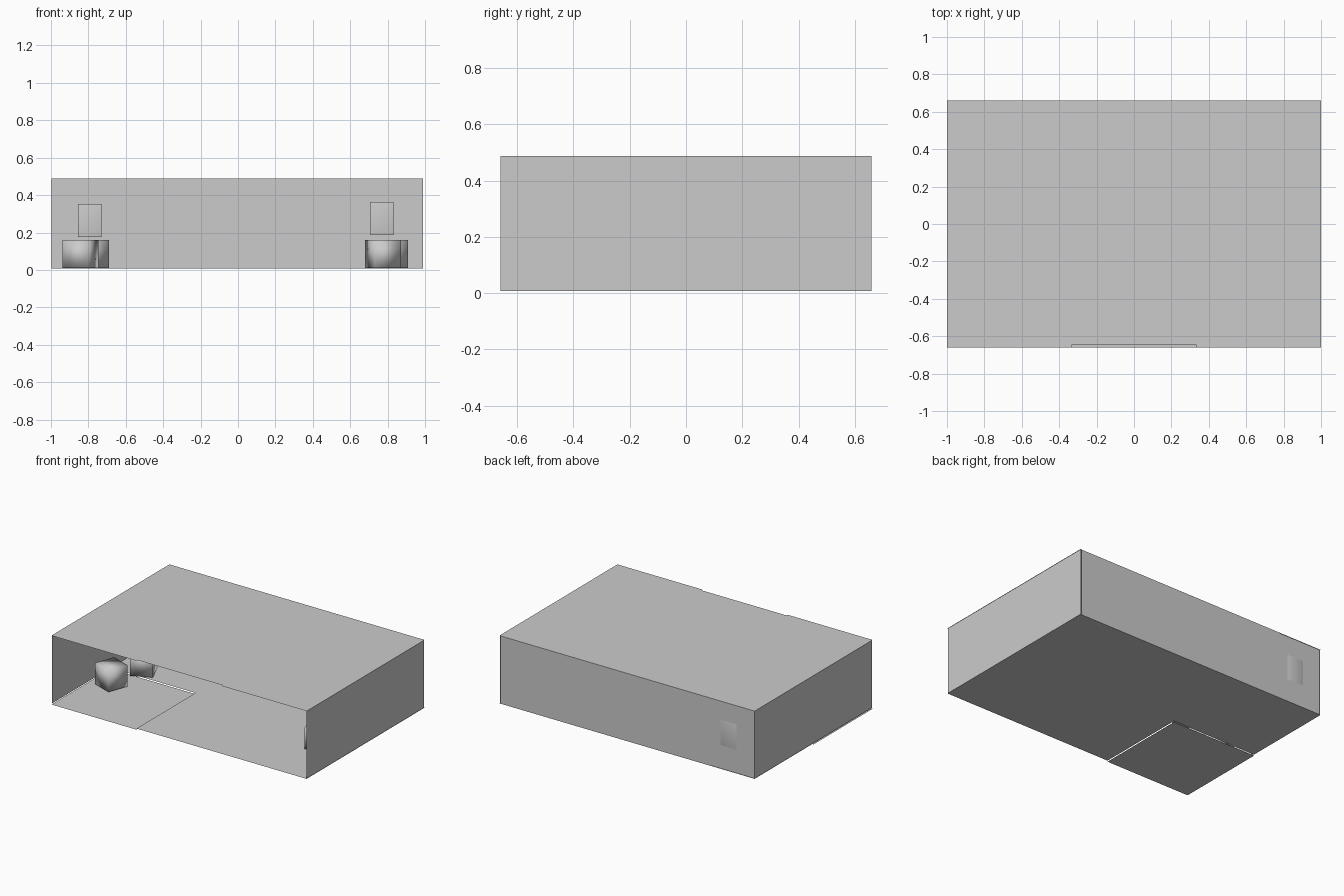
import bpy
from math import radians

if "Cube" in bpy.data.objects:
    bpy.data.objects.remove(bpy.data.objects["Cube"])

T = 0.6645          # tile size of the modular room
H0, H1 = 0.008, 0.488


def panel(name, corners):
    """Single-sided wall, floor or roof sheet."""
    me = bpy.data.meshes.new(name)
    me.from_pydata(corners, [], [(0, 1, 2, 3)])
    ob = bpy.data.objects.new(name, me)
    bpy.context.collection.objects.link(ob)
    return ob


def box(name, loc, size, turn=0):
    bpy.ops.mesh.primitive_cube_add(size=1, location=loc, rotation=(0, 0, radians(turn)))
    ob = bpy.context.object
    ob.name = name
    ob.scale = size
    bpy.ops.object.shade_smooth()
    return ob


# Floor and roof tiles, 3 x 2
for i in range(3):
    for j in range(2):
        x0, x1 = -1 + i * 2 / 3, -1 + (i + 1) * 2 / 3
        y0, y1 = (j - 1) * 0.66, j * 0.66
        if i == 1 and j == 0:
            yr = y0 + 0.012      # middle front roof tile is slightly short
        else:
            yr = y0
        zf = 0.0 if i == 0 and j == 0 else H0
        panel("floor_tile", [(x0, y0, zf), (x1, y0, zf), (x1, y1, zf), (x0, y1, zf)])
        panel("roof_tile", [(x0, yr, H1), (x1, yr, H1), (x1, y1, H1), (x0, y1, H1)])

# Back wall, left tile set back a touch
for i in range(3):
    x0 = -0.997 + i * T
    x1 = min(x0 + T, 0.99)
    if i == 0:
        x1 = -0.66
    elif i == 1:
        x0 = -0.66
    y = 0.655 if i == 0 else 0.66
    panel("back_wall", [(x0, y, H0), (x1, y, H0), (x1, y, H1), (x0, y, H1)])

# Side walls; the front stays open
for side, x in (("left", -0.997), ("right", 0.997)):
    for j in range(2):
        y0, y1 = (j - 1) * 0.66, j * 0.66
        panel(side + "_wall", [(x, y0, H0), (x, y1, H0), (x, y1, H1), (x, y0, H1)])

# Loose crates on the floor, in a pair at each end
for x, y, turn in ((-0.842, -0.215, -20), (-0.79, 0.07, 25),
                   (0.775, -0.2, 20), (0.81, 0.08, 25)):
    box("crate", (x, y, 0.084), (0.15, 0.15, 0.15), turn)

# Small panels hung on the back wall
box("wall_panel_left", (-0.792, 0.647, 0.264), (0.125, 0.02, 0.178))
box("wall_panel_right", (0.768, 0.647, 0.275), (0.125, 0.02, 0.178))
